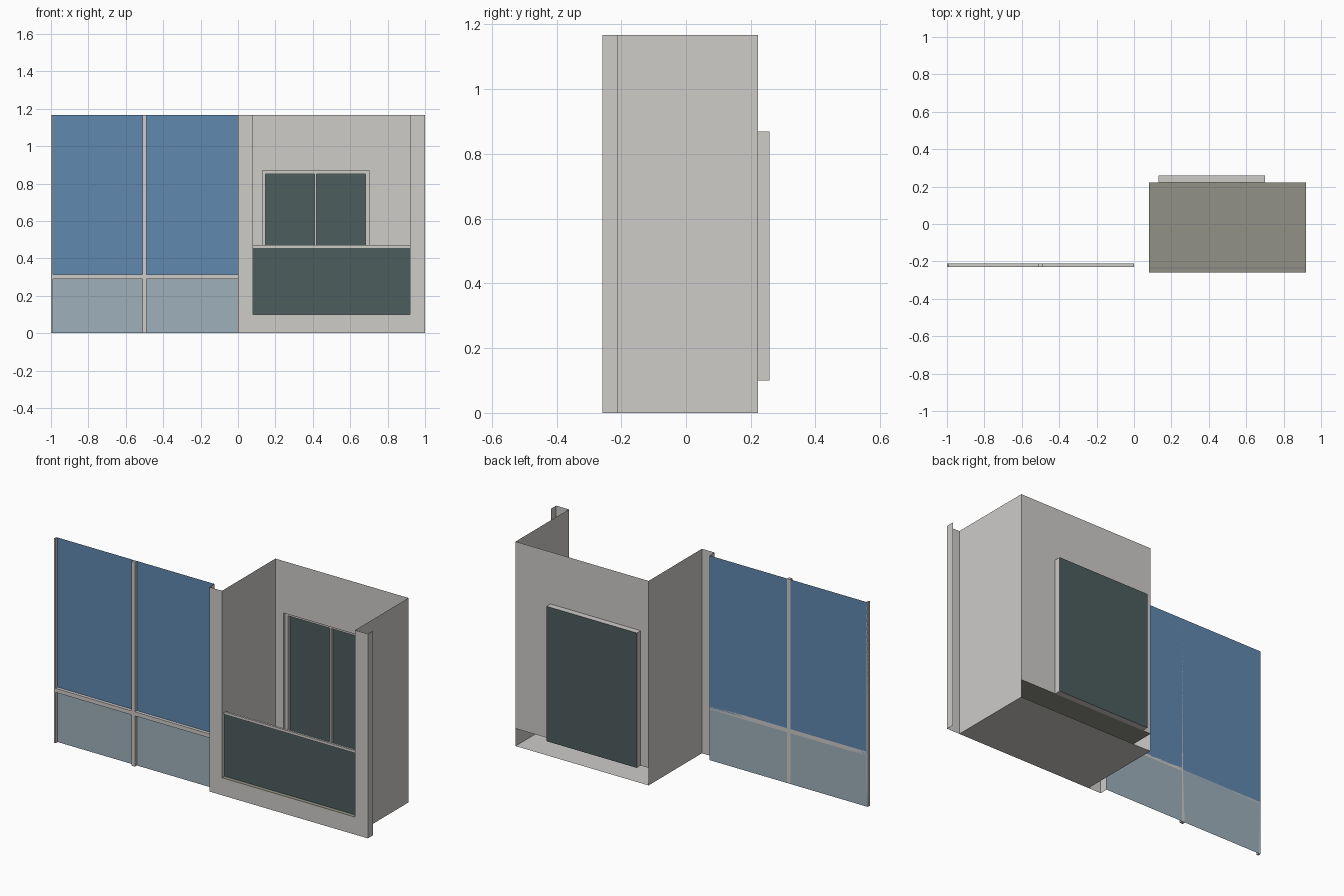
import bpy, bmesh
from mathutils import Vector

if "Cube" in bpy.data.objects:
    bpy.data.objects.remove(bpy.data.objects["Cube"])


def material(name, rgb):
    m = bpy.data.materials.new(name)
    lin = [((c / 255 + 0.055) / 1.055) ** 2.4 for c in rgb]
    m.diffuse_color = (*lin, 1)
    m.use_nodes = True
    m.node_tree.nodes["Principled BSDF"].inputs["Base Color"].default_value = m.diffuse_color
    return m


GREY = material("light_grey", (206, 204, 201))
BLUE = material("blue_glass", (97, 137, 176))
PALE = material("pale_glass", (159, 176, 187))
DARK = material("dark_glass", (77, 93, 93))
OLIVE = material("olive_floor", (145, 145, 134))


def build(name, faces, mat):
    """Faces given as (points, wanted normal)."""
    bm = bmesh.new()
    for pts, normal in faces:
        f = bm.faces.new([bm.verts.new(p) for p in pts])
        f.normal_update()
        if f.normal.dot(Vector(normal)) < 0:
            f.normal_flip()
    bmesh.ops.remove_doubles(bm, verts=bm.verts, dist=1e-5)
    me = bpy.data.meshes.new(name)
    bm.to_mesh(me)
    bm.free()
    me.materials.append(mat)
    ob = bpy.data.objects.new(name, me)
    bpy.context.collection.objects.link(ob)
    return ob


def sheet_x(x, y0, y1, z0, z1, d):
    return [(x, y0, z0), (x, y1, z0), (x, y1, z1), (x, y0, z1)], (d, 0, 0)


def sheet_y(y, x0, x1, z0, z1, d):
    return [(x0, y, z0), (x1, y, z0), (x1, y, z1), (x0, y, z1)], (0, d, 0)


def sheet_z(z, x0, x1, y0, y1, d):
    return [(x0, y0, z), (x1, y0, z), (x1, y1, z), (x0, y1, z)], (0, 0, d)


def outline_y(y, xz, d):
    return [(x, y, z) for x, z in xz], (0, d, 0)


def box(name, x0, x1, y0, y1, z0, z1, mat):
    build(name, [sheet_x(x0, y0, y1, z0, z1, -1), sheet_x(x1, y0, y1, z0, z1, 1),
                 sheet_y(y0, x0, x1, z0, z1, -1), sheet_y(y1, x0, x1, z0, z1, 1),
                 sheet_z(z0, x0, x1, y0, y1, -1), sheet_z(z1, x0, x1, y0, y1, 1)], mat)


H = 1.167                       # storey height
FRONT, GLASS, BACK, PANE = -0.258, -0.212, 0.223, 0.258
L, R, FLOOR = 0.08, 0.92, 0.10  # balcony recess
DL, DR, DT = 0.13, 0.70, 0.87   # door opening

# Window bay: two glass bands with mullions in front
build("upper_window_glass", [sheet_y(GLASS, -1, 0, 0.30, H, -1)], BLUE)
build("lower_window_glass", [sheet_y(GLASS, -1, 0, 0, 0.30, -1)], PALE)
for name, x0, x1 in (("end_mullion", -1, -0.99), ("middle_mullion", -0.51, -0.49)):
    box(name, x0, x1, -0.23, GLASS, 0, H, GREY)
for name, x0, x1 in (("left_transom", -0.99, -0.51), ("right_transom", -0.49, 0)):
    box(name, x0, x1, -0.23, GLASS, 0.29, 0.313, GREY)

# Balcony front frame: U-shaped face with short outer returns
u_shape = [(0, 0), (1, 0), (1, H), (R, H), (R, FLOOR), (L, FLOOR), (L, H), (0, H)]
build("balcony_front_frame", [outline_y(FRONT, u_shape, -1),
                              sheet_x(0, FRONT, GLASS, 0, H, -1),
                              sheet_x(1, FRONT, GLASS, 0, H, 1)], GREY)

# Balcony recess: side walls, back wall around the door, soffit and floor
build("balcony_side_walls", [sheet_x(L, FRONT, BACK, 0, H, 1),
                             sheet_x(R, FRONT, BACK, 0, H, -1)], GREY)
around_door = [(L, FLOOR), (DL, FLOOR), (DL, DT), (DR, DT), (DR, FLOOR),
               (R, FLOOR), (R, H), (L, H)]
build("balcony_back_wall", [outline_y(BACK, around_door, -1)], GREY)
build("balcony_soffit", [sheet_z(0, L, R, FRONT, BACK, -1)], GREY)
build("balcony_floor", [sheet_z(FLOOR, L, R, FRONT, BACK, 1)], OLIVE)

# Railing: glass sheet with a slim handrail
build("railing_glass", [sheet_y(-0.235, L, R, FLOOR, 0.455, -1)], DARK)
box("handrail", L, R, -0.241, -0.229, 0.455, 0.47, GREY)

# Door: casing behind the wall, frame bars and glass
build("door_casing", [sheet_x(DL, BACK, PANE, FLOOR, DT, -1),
                      sheet_x(DR, BACK, PANE, FLOOR, DT, 1),
                      sheet_z(DT, DL, DR, BACK, PANE, 1),
                      sheet_z(FLOOR, DL, DR, BACK, PANE, -1)], GREY)
bar = 0.018
frame_front = 0.24
for name, x0, x1 in (("door_left_stile", DL, DL + bar), ("door_right_stile", DR - bar, DR),
                     ("door_centre_stile", 0.41, 0.42)):
    build(name, [sheet_y(frame_front, x0, x1, FLOOR, DT, -1),
                 sheet_x(x0, frame_front, PANE, FLOOR, DT, -1),
                 sheet_x(x1, frame_front, PANE, FLOOR, DT, 1)], GREY)
for name, z0, z1 in (("door_top_rail", DT - bar, DT), ("door_bottom_rail", FLOOR, FLOOR + bar)):
    build(name, [sheet_y(frame_front, DL + bar, DR - bar, z0, z1, -1),
                 sheet_z(z0, DL + bar, DR - bar, frame_front, PANE, -1),
                 sheet_z(z1, DL + bar, DR - bar, frame_front, PANE, 1)], GREY)
build("door_glass", [sheet_y(PANE, DL, DR, FLOOR, DT, -1)], DARK)
